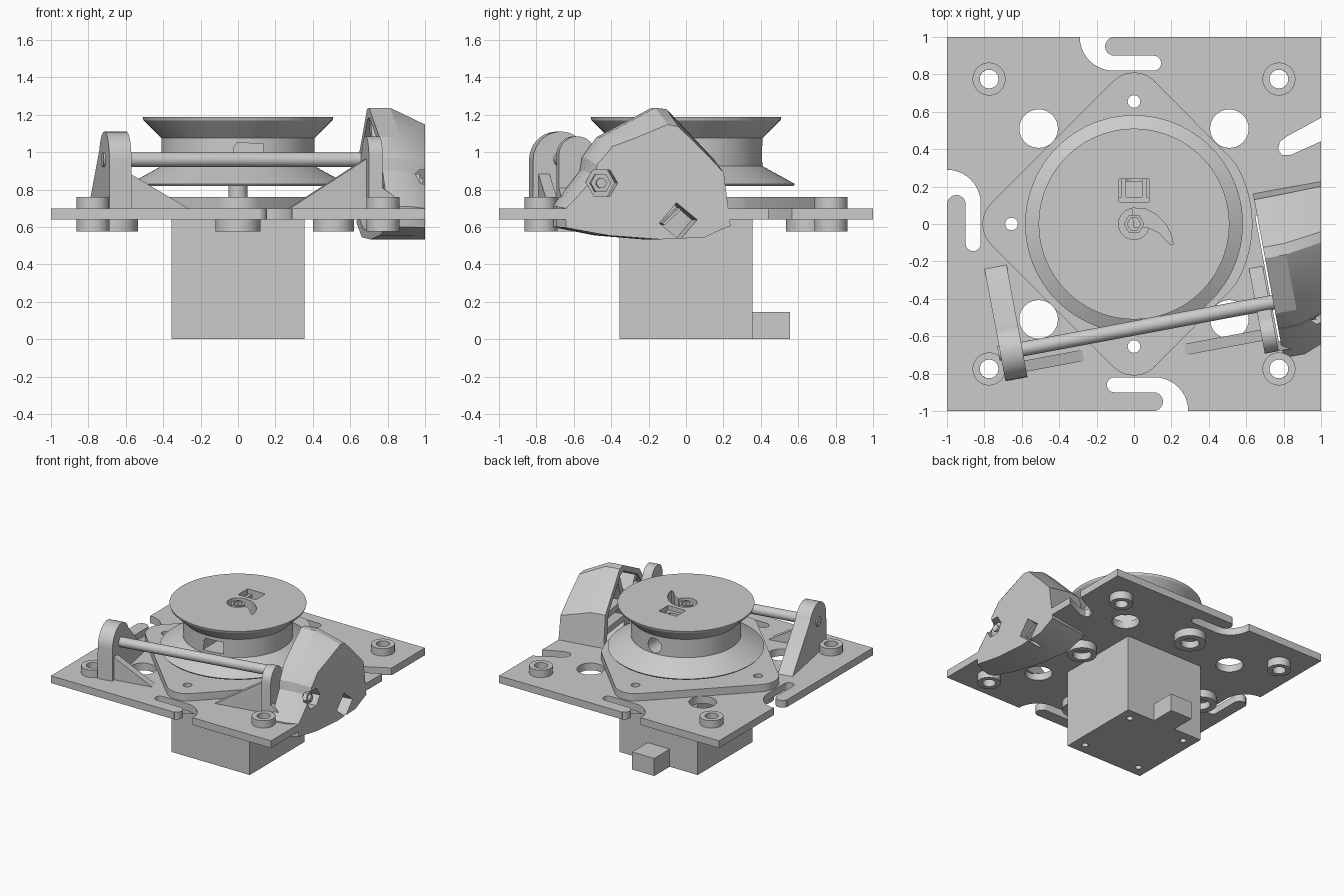
import bpy, bmesh
from math import sin, cos, pi, radians

if "Cube" in bpy.data.objects:
    bpy.data.objects.remove(bpy.data.objects["Cube"])

TILT = radians(10.6)          # the guide rod and its brackets share a turned frame


def U(u, v, z):
    return (u * cos(TILT) - v * sin(TILT), u * sin(TILT) + v * cos(TILT), z)


def loft(name, rings, loop=False):
    bm = bmesh.new()
    rows = [[bm.verts.new(p) for p in ring] for ring in rings]
    n = len(rows[0])
    pairs = list(zip(rows, rows[1:])) + ([(rows[-1], rows[0])] if loop else [])
    for a, b in pairs:
        for i in range(n):
            j = (i + 1) % n
            bm.faces.new((a[i], a[j], b[j], b[i]))
    if not loop:
        bm.faces.new(rows[0])
        bm.faces.new(rows[-1])
    bmesh.ops.recalc_face_normals(bm, faces=bm.faces)
    me = bpy.data.meshes.new(name)
    bm.to_mesh(me)
    bm.free()
    ob = bpy.data.objects.new(name, me)
    bpy.context.collection.objects.link(ob)
    return ob


def arc(cx, cy, r, a0, a1, n=10):
    return [(cx + r * cos(radians(a0 + (a1 - a0) * i / n)),
             cy + r * sin(radians(a0 + (a1 - a0) * i / n))) for i in range(n + 1)]


def circle(cx, cy, r, n=32, turn=0):
    return arc(cx, cy, r, turn, turn + 360, n)[:-1]


def prism_z(name, pts, z0, z1):
    return loft(name, [[(x, y, z) for x, y in pts] for z in (z0, z1)])


def prism_y(name, pts, y0, y1):
    return loft(name, [[(x, y, z) for x, z in pts] for y in (y0, y1)])


def prism_u(name, pts, u0, u1):
    return loft(name, [[U(u, v, z) for v, z in pts] for u in (u0, u1)])


def prism_v(name, pts, v0, v1):
    return loft(name, [[U(u, v, z) for u, z in pts] for v in (v0, v1)])


def box(name, x0, x1, y0, y1, z0, z1):
    return prism_z(name, [(x0, y0), (x1, y0), (x1, y1), (x0, y1)], z0, z1)


def lathe(name, x, y, profile, n=48, loop=False):
    return loft(name, [[(px, py, z) for px, py in circle(x, y, r, n)] for r, z in profile], loop)


def boolean(ob, cutters, op='DIFFERENCE'):
    for c in cutters:
        m = ob.modifiers.new("cut", 'BOOLEAN')
        m.operation, m.solver, m.object = op, 'EXACT', c
        dg = bpy.context.evaluated_depsgraph_get()
        dg.update()
        me = bpy.data.meshes.new_from_object(ob.evaluated_get(dg))
        ob.modifiers.clear()
        ob.data = me
        bpy.data.objects.remove(c)
    return ob


# Base plate with edge hooks, round holes and the opening for the housing
plate = box("base_plate", -1, 1, -1, 1, .64, .70)
hook = ([(-.15, 1.05), (-.29, 1.05)] + arc(-.11, 1.0, .18, 180, 270)
        + arc(.105, .86, .04, -90, 90) + arc(-.105, .95, .05, 270, 90))
hook = [p for p in hook if p[1] < 1.0 or p[1] > 1.04] + [(-.105, 1.05)]
cuts = []
for f in (lambda x, y: (x, y), lambda x, y: (-x, -y), lambda x, y: (-y, -x)):
    cuts.append(prism_z("c", [f(*p) for p in hook], .5, .9))
cuts.append(prism_z("c", [(1.05, .595), (.82, .47), (.78, .44), (.77, .40), (.79, .37),
                          (.84, .37), (1.05, .465)], .5, .9))
mounts = [(0, .655, .12), (-.655, 0, .12), (0, -.655, .12), (.51, 0, .11)]
corners = [(sx * .775, sy * .775) for sx in (-1, 1) for sy in (-1, 1)]
for x, y in corners:
    cuts.append(prism_z("c", circle(x, y, .05), .5, .9))
    cuts.append(prism_z("c", circle(x * .658, y * .658, .103, 40), .5, .9))
for x, y, r in mounts:
    cuts.append(prism_z("c", circle(x, y, .034, 20), .5, .9))
cuts.append(prism_z("c", [U(u, v, 0)[:2] for u, v in
                          ((.645, -.775), (1.3, -.775), (1.3, -.075), (.645, -.075))], .5, .9))
boolean(plate, cuts)

# Screw bosses
for x, y in corners:
    lathe("corner_boss", x, y, [(.088, .575), (.088, .76), (.05, .76), (.05, .575)], 40, True)
for x, y, r in mounts:
    lathe("mount_boss", x, y, [(r, .575), (r, .645), (.034, .645), (.034, .63),
                               (.07, .63), (.07, .575)], 40, True)

# Raised diamond pad around the motor shaft
pad = (arc(0, -.655, .155, -135, -45) + arc(0, 0, .633, -31, 31, 20)
       + arc(0, .655, .155, 45, 135) + arc(-.655, 0, .155, 135, 225))
pad = prism_z("motor_pad", pad, .695, .76)
boolean(pad, [prism_z("c", circle(x, y, .034, 20), .6, .9) for x, y, r in mounts]
        + [prism_z("c", circle(0, 0, .16), .6, .9)])

# Motor, connector and shaft
motor = box("motor_body", -.355, .355, -.355, .355, 0, .642)
boolean(motor, [prism_z("c", circle(sx * .262, sy * .262, .025, 16), -.1, .08)
                for sx in (-1, 1) for sy in (-1, 1)])
box("motor_connector", -.1, .1, .35, .555, 0, .145)
prism_z("motor_shaft", circle(0, 0, .05), .60, .90)

# Grooved spool with its top pockets and thread openings
spool = lathe("spool", 0, 0, [(.575, .82), (.582, .83), (.41, .925), (.41, 1.075),
                              (.505, 1.17), (.51, 1.187)], 96)
comma = [(-.01, .085), (.06, .082), (.12, .05), (.17, 0), (.2, -.06), (.21, -.11),
         (.195, -.11), (.17, -.085), (.14, -.05), (.08, -.02), (0, -.02)]
boolean(spool, [prism_z("c", circle(0, 0, .083), 1.09, 1.3),
                prism_z("c", comma, 1.08, 1.3),
                box("c", -.08, .08, .117, .24, 1.02, 1.3),
                prism_y("c", circle(0, .99, .06), .23, .6),
                prism_y("c", [(-.03, .95), (.14, .95), (.135, 1.045), (-.005, 1.05),
                              (-.02, 1.03)], -.6, -.2)])
lathe("shaft_nut", 0, 0, [(.055, 1.08), (.055, 1.18), (.036, 1.18), (.036, 1.08)], 6, True)
for x in (-.055, .055):
    box("pocket_rib", x - .012, x + .012, .117, .24, 1.02, 1.15)
box("pocket_step", -.08, .08, .117, .145, 1.02, 1.15)

# Guide rod and left bracket with gusset
ROD_V, ROD_Z = -.548, .96
prism_u("guide_rod", circle(ROD_V, ROD_Z, .039, 32), -.84, .68)
prism_u("left_bracket", [(-.08, .69), (-.70, .69)] + arc(ROD_V, ROD_Z, .15, 180, 22, 20), -.83, -.71)
prism_v("left_gusset", [(-.72, .69), (-.38, .69), (-.72, .89)], -.67, -.61)

# Right bracket with gussets either side
prism_u("right_bracket", [(-.34, .69), (-.81, .69)] + arc(-.71, .985, .10, 180, 25, 16), .56, .635)
prism_v("right_gusset", [(.13, .69), (.57, .69), (.57, .97)], -.74, -.68)
prism_v("outer_gusset", [(.62, .69), (.80, .69), (.62, .82)], -.81, -.76)

# Tapered sensor housing, open on the inside and trimmed at the plate edge
hood = [(-.85, .60), (-.85, .71), (-.70, .90), (-.69, .97), (-.61, 1.08), (-.31, 1.237),
        (-.25, 1.23), (.01, .96), (.04, .71), (.05, .62), (-.1, .545), (-.35, .533), (-.62, .555)]


def scaled(s, t, v0, z0):
    return [(v0 + (v - v0) * s, z0 + (z - z0) * t) for v, z in hood]


small = [(v, max(z, .533)) for v, z in scaled(.84, .75, .05, .54)]
housing = loft("housing", [[U(u, v, z) for v, z in ring] for u, ring in
                           ((.655, hood), (.77, hood), (1.15, small))])
boolean(housing, [box("c", 0, 1, -2, 2, 0, 2)], 'INTERSECT')
boolean(housing, [prism_u("c", scaled(.86, .86, -.38, .86), .6, .82),
                  prism_u("c", circle(-.625, .835, .082, 6), .835, 1.3),
                  prism_u("c", circle(-.225, .63, .1, 4, 5), .84, 1.3)])

# Nut, screw and inner pieces of the housing
prism_u("housing_nut", circle(-.625, .835, .055, 6), .80, .865)
prism_u("housing_screw", circle(-.625, .835, .027, 16), .70, .885)
prism_u("socket_rib", [(-.30, .62), (-.21, .705), (-.2, .69), (-.29, .61)], .82, .92)


def bar(a, b, w=.025):
    dx, dy = b[0] - a[0], b[1] - a[1]
    k = w / (dx * dx + dy * dy) ** .5
    nx, ny = -dy * k, dx * k
    prism_u("housing_rib", [(a[0] + nx, a[1] + ny), (a[0] - nx, a[1] - ny),
                            (b[0] - nx, b[1] - ny), (b[0] + nx, b[1] + ny)], .67, .825)


for a, b in (((-.75, .75), (.0, .80)), ((-.58, 1.04), (-.30, .58)),
             ((-.25, 1.17), (-.50, .58)), ((-.66, .92), (-.03, .92))):
    bar(a, b)

# Smooth round surfaces while keeping edges crisp
bpy.ops.object.select_all(action='SELECT')
bpy.context.view_layer.objects.active = plate
bpy.ops.object.shade_smooth_by_angle(angle=radians(25))
